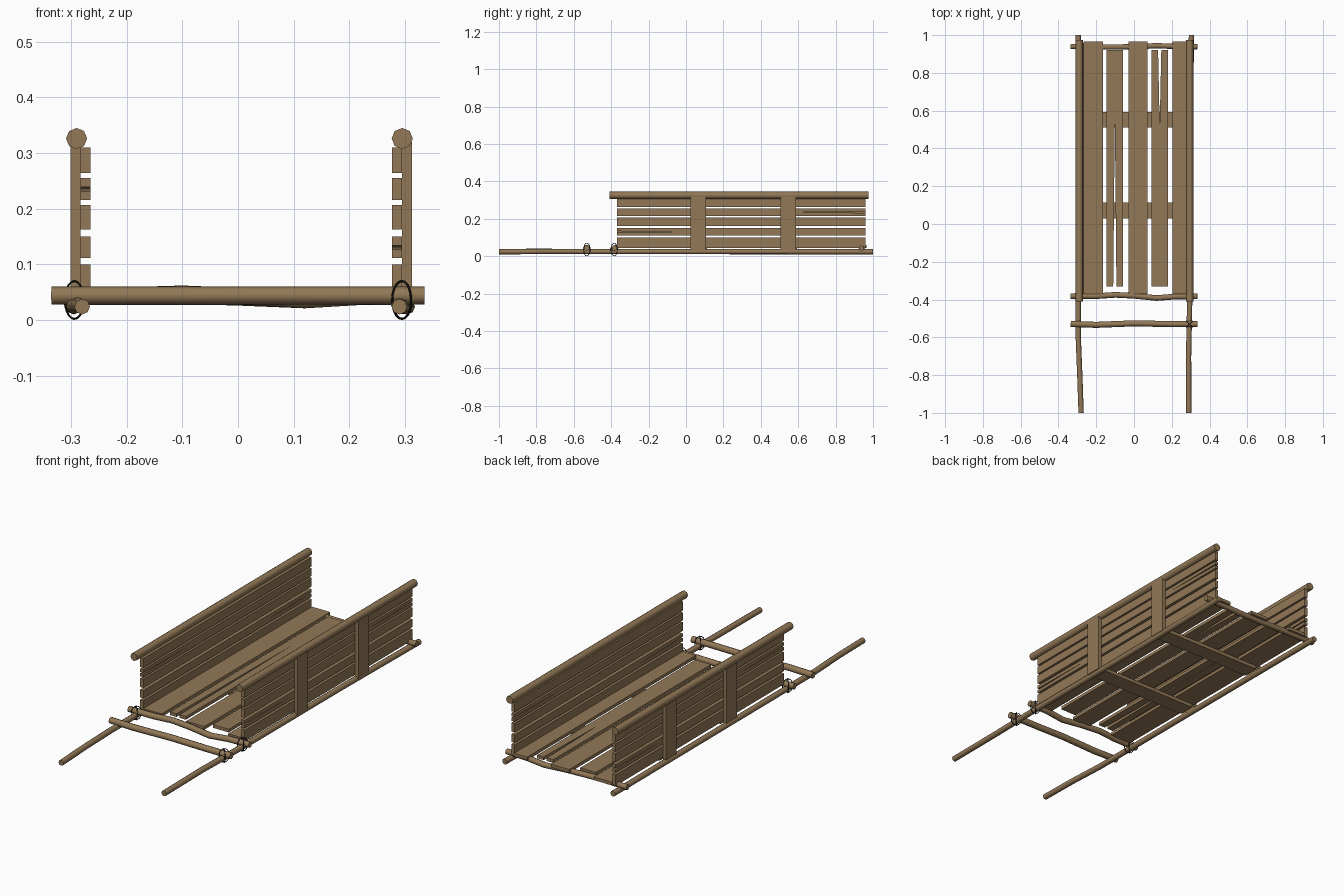
import bpy, bmesh, math
from mathutils import Vector

if "Cube" in bpy.data.objects:
    bpy.data.objects.remove(bpy.data.objects["Cube"])


def material(name, col):
    m = bpy.data.materials.new(name)
    m.diffuse_color = (*col, 1)
    m.use_nodes = True
    m.node_tree.nodes["Principled BSDF"].inputs["Base Color"].default_value = m.diffuse_color
    return m


WOOD = material("weathered wood", (0.29, 0.19, 0.095))
ROPE = material("black cord", (0.012, 0.011, 0.01))


def finish(name, bm, mat, smooth=False):
    bmesh.ops.recalc_face_normals(bm, faces=bm.faces[:])
    me = bpy.data.meshes.new(name)
    bm.to_mesh(me)
    bm.free()
    me.materials.append(mat)
    ob = bpy.data.objects.new(name, me)
    bpy.context.collection.objects.link(ob)
    if smooth:
        bpy.ops.object.select_all(action='DESELECT')
        ob.select_set(True)
        bpy.context.view_layer.objects.active = ob
        bpy.ops.object.shade_smooth_by_angle(angle=math.radians(50))
    return ob


def tube(name, pts, r, mat, sides=8, ref=(0, 0, 1), closed=False):
    """Round pole or ring through a list of points."""
    bm = bmesh.new()
    pts, ref, n = [Vector(p) for p in pts], Vector(ref), len(pts)
    rings = []
    for i, p in enumerate(pts):
        a = pts[(i - 1) % n] if closed else pts[max(i - 1, 0)]
        b = pts[(i + 1) % n] if closed else pts[min(i + 1, n - 1)]
        s = (b - a).cross(ref).normalized()
        u = s.cross(b - a).normalized()
        rings.append([bm.verts.new(p + r * (s * math.cos(t) + u * math.sin(t)))
                      for t in (2 * math.pi * k / sides for k in range(sides))])
    for i in range(n if closed else n - 1):
        A, B = rings[i], rings[(i + 1) % n]
        for k in range(sides):
            j = (k + 1) % sides
            bm.faces.new((A[k], A[j], B[j], B[k]))
    if not closed:
        bm.faces.new(rings[0])
        bm.faces.new(rings[-1])
    return finish(name, bm, mat, True)


def board(name, u0, u1, y0, y1, w0, w1, wall=False, split=None, gap=0.012, depth=0.5):
    """Plank; u is x on the floor and z on a wall. split = 'front' or 'back' cuts a crack."""
    m = (u0 + u1) / 2
    out = [(u0, y0)]
    if split == 'front':
        out += [(m - gap / 2, y0), (m, y0 + depth), (m + gap / 2, y0)]
    out += [(u1, y0), (u1, y1)]
    if split == 'back':
        out += [(m + gap / 2, y1), (m, y1 - depth), (m - gap / 2, y1)]
    out.append((u0, y1))
    bm = bmesh.new()
    lo, hi = [[bm.verts.new((w, y, u) if wall else (u, y, w)) for u, y in out]
              for w in (w0, w1)]
    bm.faces.new(lo)
    bm.faces.new(hi)
    for i in range(len(out)):
        j = (i + 1) % len(out)
        bm.faces.new((lo[i], lo[j], hi[j], hi[i]))
    return finish(name, bm, WOOD)


# long shafts, slightly crooked at the handles
tube("left_shaft", [(-.28, -1, .024), (-.287, -.8, .027), (-.295, -.6, .025),
                    (-.295, 0, .025), (-.295, 1, .024)], .014, WOOD)
tube("right_shaft", [(.29, -1, .024), (.289, -.7, .026), (.295, -.4, .025),
                     (.297, .4, .025), (.304, 1, .024)], .014, WOOD)

# cross poles
tube("handle_cross_pole", [(-.335, -.529, .044), (-.2, -.534, .044), (0, -.526, .044),
                           (.2, -.53, .044), (.335, -.53, .044)], .016, WOOD)
tube("front_cross_pole", [(-.335, -.382, .044), (-.2, -.382, .044), (-.1, -.375, .047),
                          (0, -.38, .043), (.12, -.392, .036), (.22, -.384, .042),
                          (.335, -.383, .044)], .015, WOOD)
tube("back_cross_pole", [(-.335, .94, .044), (-.15, .937, .044), (0, .938, .04),
                         (.12, .944, .035), (.22, .94, .042), (.335, .938, .044)], .014, WOOD)

# floor boards and the braces under them
floor = [(-.265, -.165, 0, None), (-.145, -.058, 1, 'front'), (-.028, .072, 0, None),
         (.092, .18, 1, 'back'), (.205, .277, 0, None)]
for i, (a, b, short, sp) in enumerate(floor):
    board(f"floor_board_{i + 1}", a, b, -.33 if short else -.37, .92 if short else .965,
          .044, .06, split=sp, gap=.017, depth=.9 if sp == 'front' else .4)
for i, y in enumerate((.03, .51)):
    board(f"floor_brace_{i + 1}", -.27, .275, y, y + .083, .027, .044)

# side walls: slats, posts and top rail
slats = [(.045, .1), (.111, .15), (.163, .207), (.216, .255), (.264, .31)]
walls = [("left", -.283, -.265, -.301, -.283, -.29, {1: 'back', 3: 'front'}),
         ("right", .277, .295, .295, .313, .295, {1: 'front', 3: 'back'})]
for side, s0, s1, p0, p1, rx, cracks in walls:
    for i, (a, b) in enumerate(slats):
        board(f"{side}_slat_{i + 1}", a, b, -.37, .96, s0, s1, True, cracks.get(i), .007, .35)
    for i, y in enumerate((.025, .505)):
        board(f"{side}_post_{i + 1}", .03, .32, y, y + .083, p0, p1, True)
    tube(f"{side}_top_rail", [(rx, -.41, .326), (rx, .3, .326), (rx, .975, .326)], .019, WOOD)

# crossed cord lashings
for n, (x, y) in enumerate([(-.294, -.384), (.295, -.384), (.294, -.53)]):
    for d in (-1, 1):
        side = Vector((1, d, 0)).normalized()
        pts = [Vector((x, y, .036)) + side * .024 * math.cos(t) + Vector((0, 0, .034 * math.sin(t)))
               for t in (2 * math.pi * k / 20 for k in range(20))]
        tube(f"cord_lashing_{n + 1}_{'a' if d < 0 else 'b'}", pts, .002, ROPE, 6,
             (-d, 1, 0), True)
